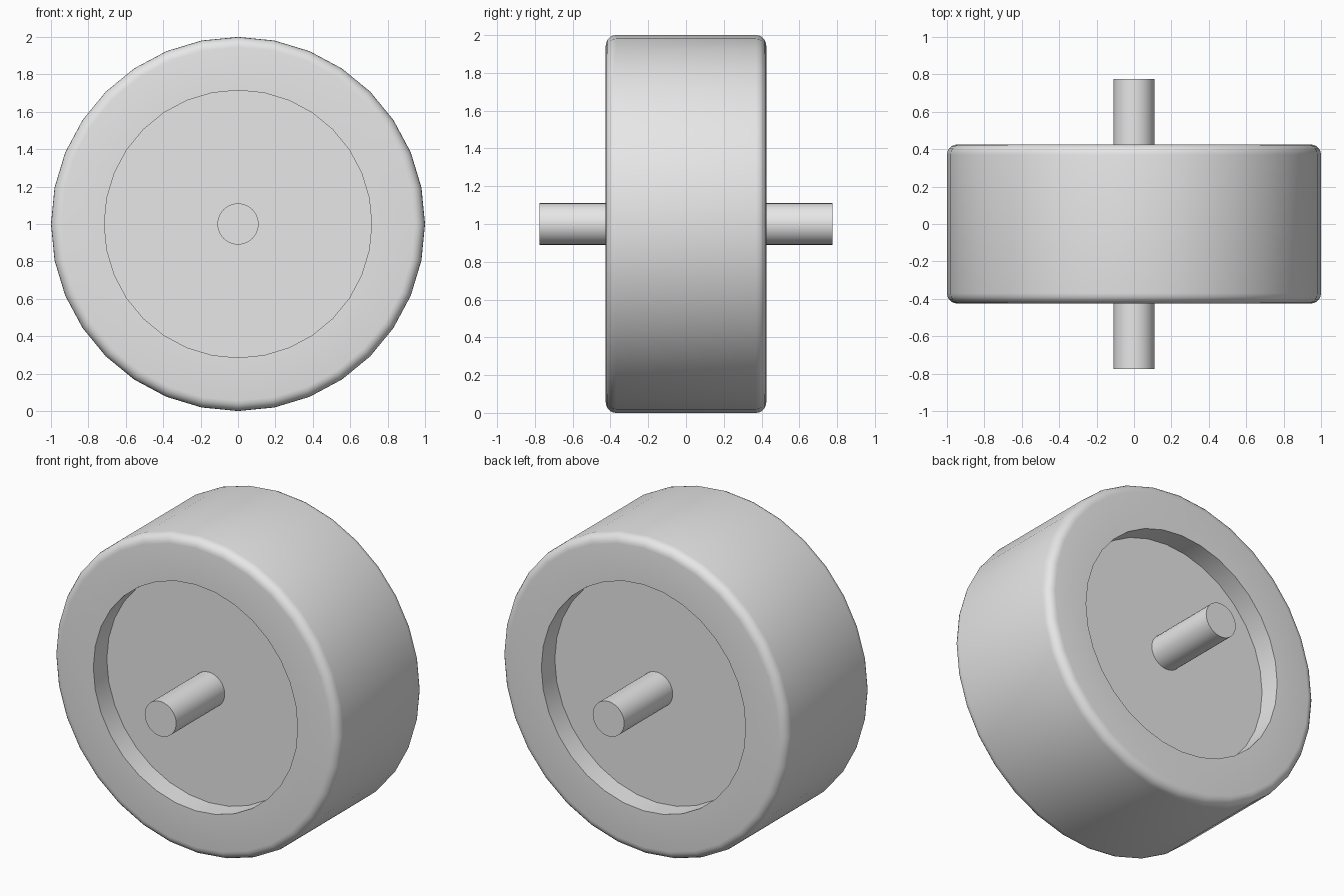
import bpy
import bmesh
from math import pi, sin, cos, tau, radians
from mathutils import Matrix, Vector

cube = bpy.data.objects.get("Cube")
if cube:
    bpy.data.objects.remove(cube, do_unlink=True)

SEGMENTS = 32
CENTRE = Vector((0, 0, 1))

grey = bpy.data.materials.new("plain_grey")
grey.use_nodes = True
grey.diffuse_color = (0.8, 0.8, 0.8, 1)
grey.node_tree.nodes["Principled BSDF"].inputs["Base Color"].default_value = (0.8, 0.8, 0.8, 1)


def lathe(name, profile):
    """Revolve (radius, y) points around the wheel's y axis."""
    bm = bmesh.new()
    rings = []
    for r, y in profile:
        if r == 0:
            rings.append([bm.verts.new(CENTRE + Vector((0, y, 0)))] * SEGMENTS)
        else:
            angles = [tau * i / SEGMENTS for i in range(SEGMENTS)]
            rings.append([bm.verts.new(CENTRE + Vector((r * cos(a), y, r * sin(a))))
                          for a in angles])
    for a, b in zip(rings, rings[1:]):
        for i in range(SEGMENTS):
            j = (i + 1) % SEGMENTS
            corners = list(dict.fromkeys((a[i], a[j], b[j], b[i])))
            bm.faces.new(corners)
    bmesh.ops.recalc_face_normals(bm, faces=bm.faces)
    mesh = bpy.data.meshes.new(name)
    bm.to_mesh(mesh)
    bm.free()
    mesh.materials.append(grey)
    obj = bpy.data.objects.new(name, mesh)
    bpy.context.collection.objects.link(obj)
    bpy.ops.object.select_all(action='DESELECT')
    obj.select_set(True)
    bpy.context.view_layer.objects.active = obj
    bpy.ops.object.shade_smooth_by_angle(angle=radians(30))
    return obj


# Wheel: recessed hub disc, rim wall, flat side and rounded tread edge
half_width, bevel, recess_radius, floor = 0.425, 0.055, 0.715, 0.29
half = [(0, floor), (recess_radius, floor), (recess_radius, half_width)]
for k in range(6):
    a = pi / 2 * (1 - k / 5)
    half.append((1 - bevel + bevel * cos(a), half_width - bevel + bevel * sin(a)))
lathe("wheel", half + [(r, -y) for r, y in reversed(half)])

# Axle passing through both sides
axle_radius, axle_end = 0.11, 0.775
lathe("axle", [(0, -axle_end), (axle_radius, -axle_end),
               (axle_radius, axle_end), (0, axle_end)])
